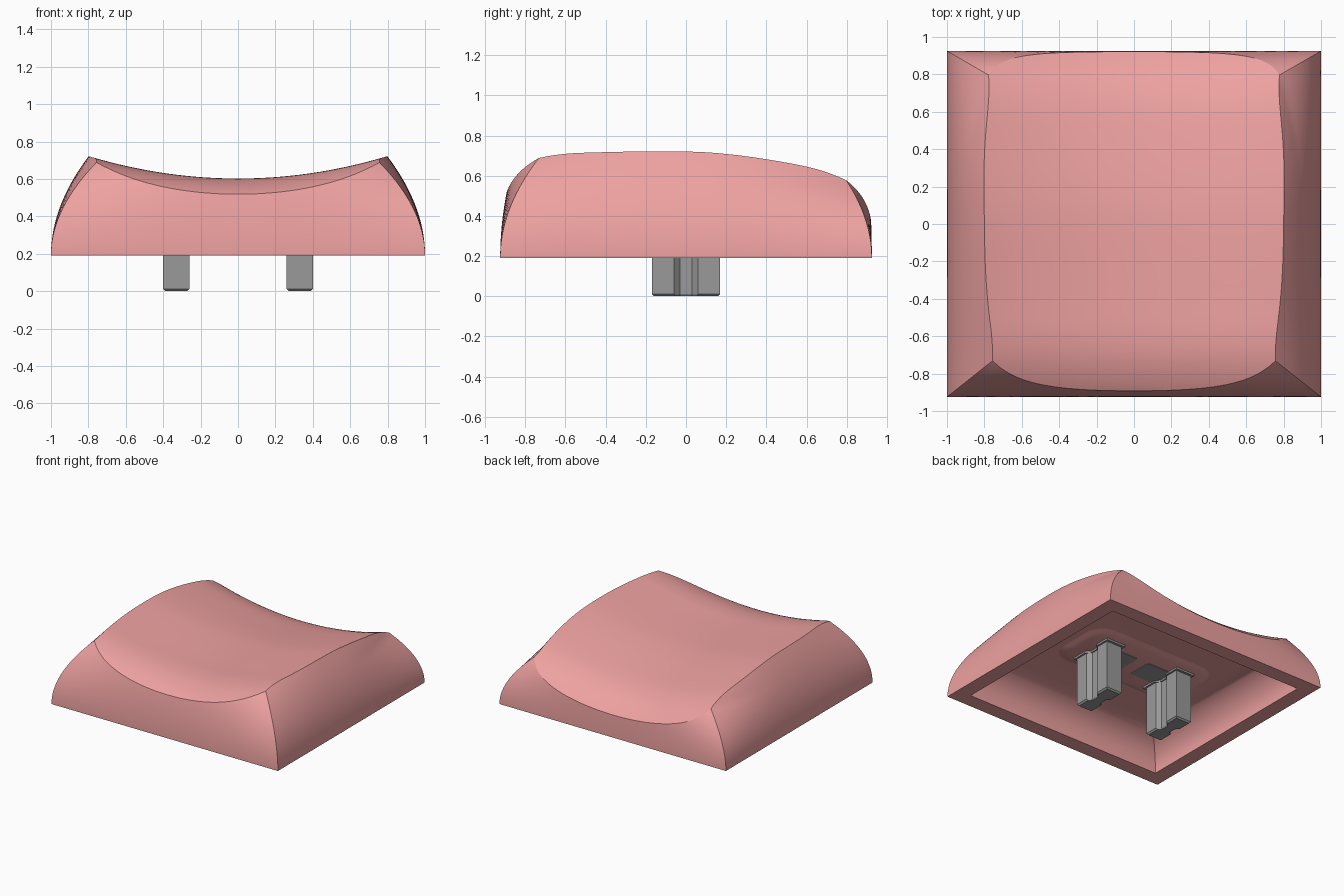
import bpy, bmesh, math

if "Cube" in bpy.data.objects:
    bpy.data.objects.remove(bpy.data.objects["Cube"])

Z0 = 0.19
CEIL = 0.43


def material(name, r, g, b):
    m = bpy.data.materials.new(name)
    m.diffuse_color = (r, g, b, 1)
    m.use_nodes = True
    m.node_tree.nodes["Principled BSDF"].inputs["Base Color"].default_value = m.diffuse_color
    return m


pink = material("pink_plastic", 0.85, 0.36, 0.355)
grey = material("grey_plastic", 0.32, 0.32, 0.32)


def spline(pts, n):
    """Catmull-Rom resampling of a point list."""
    p = [pts[0]] + pts + [pts[-1]]
    out = []
    for i in range(1, len(p) - 2):
        a, b, c, d = p[i - 1:i + 3]
        for k in range(n):
            t = k / n
            out.append(tuple(0.5 * (2 * b[j] + (c[j] - a[j]) * t + (2 * a[j] - 5 * b[j] + 4 * c[j] - d[j]) * t**2
                                    + (3 * b[j] - a[j] - 3 * c[j] + d[j]) * t**3) for j in range(2)))
    return out + [pts[-1]]


def loft(name, rings, mat):
    """Closed solid through rings of equal point count."""
    bm = bmesh.new()
    rs = [[bm.verts.new(p) for p in r] for r in rings]
    n = len(rs[0])
    for a, b in zip(rs, rs[1:]):
        for i in range(n):
            bm.faces.new((a[i], a[(i + 1) % n], b[(i + 1) % n], b[i]))
    bm.faces.new(rs[0][::-1])
    bm.faces.new(rs[-1])
    bmesh.ops.recalc_face_normals(bm, faces=bm.faces)
    me = bpy.data.meshes.new(name)
    bm.to_mesh(me)
    bm.free()
    me.materials.append(mat)
    ob = bpy.data.objects.new(name, me)
    bpy.context.collection.objects.link(ob)
    return ob


def activate(ob):
    bpy.ops.object.select_all(action='DESELECT')
    bpy.context.view_layer.objects.active = ob
    ob.select_set(True)


def boolean(ob, other, op):
    m = ob.modifiers.new(op, 'BOOLEAN')
    m.operation, m.object, m.solver = op, other, 'EXACT'
    activate(ob)
    bpy.ops.object.modifier_apply(modifier=m.name)
    bpy.data.objects.remove(other)


def smooth(ob, deg):
    activate(ob)
    bpy.ops.object.shade_smooth_by_angle(angle=math.radians(deg))


# cap walls: bowed rectangle that shrinks with height, sharp at the corners
def wall_section(z, n=28):
    s = z - Z0
    u, v, t = (s / 0.5)**2, (s / 0.39)**2, (s / 0.53)**2
    v = v if v < 1 else 1 + 0.6 * (v - 1)
    fx, fy = 1 - 0.245 * u, -0.925 + 0.195 * u      # front corner
    bx, by = 1 - 0.225 * v, 0.925 - 0.13 * v        # back corner
    mx, mf, mb = 1 - 0.2 * t, -0.925 + 0.085 * t, 0.925 - 0.03 * t
    f = [k / n * 2 - 1 for k in range(n)]
    bow = lambda mid, end, q: mid + (end - mid) * abs(q)**2.4
    front = [(fx * q, bow(mf, fy, q)) for q in f]
    right = [(bow(mx, fx if q < 0 else bx, q), -q * fy if q < 0 else q * by) for q in f]
    back = [(-bx * q, bow(mb, by, q)) for q in f]
    left = [(-x, y) for x, y in [(bx, by)] + right[:0:-1]]
    return [(x, y, z) for x, y in front + [(x, (-abs(y) if q < 0 else y)) for (x, y), q in zip(right, f)] + back + left]


cap = loft("keycap_shell", [wall_section(Z0 + 0.57 * k / 30) for k in range(31)], pink)

# dished top surface
spine = spline([(-1.0, 0.44), (-0.89, 0.52), (-0.75, 0.576), (-0.6, 0.6), (-0.4, 0.602), (0, 0.6), (0.2, 0.587),
                (0.4, 0.562), (0.6, 0.53), (0.72, 0.497), (0.82, 0.45), (0.92, 0.37), (1.0, 0.28)], 5)
xs = [1.1 * (k / 20 - 1) for k in range(41)]
top = [[(x, y, h + 0.1875 * x * x) for x in xs] + [(1.1, y, 0.1), (-1.1, y, 0.1)] for y, h in spine]
boolean(cap, loft("top_cutter", top, pink), 'INTERSECT')

# hollow underside
corners = ((-1, -1), (1, -1), (1, 1), (-1, 1))
rings = [[(sx * 0.88, sy * 0.805, 0.1) for sx, sy in corners]]
for k in range(15):
    a = k / 14 * math.pi / 2
    w, d = 0.62 + 0.26 * math.cos(a), 0.54 + 0.265 * math.cos(a)
    rings.append([(sx * w, sy * d, Z0 + (CEIL - Z0) * math.sin(a)) for sx, sy in corners])
boolean(cap, loft("cavity_cutter", rings, pink), 'DIFFERENCE')
smooth(cap, 22)


# mounting pad under the ceiling
def rounded(w, d, r, z, cx=0):
    return [(cx + (w - r) * sx + r * math.cos(a), (d - r) * sy + r * math.sin(a), z)
            for q, (sx, sy) in enumerate(((1, 1), (-1, 1), (-1, -1), (1, -1)))
            for a in [(q + k / 6) * math.pi / 2 for k in range(7)]]


pad = loft("mounting_pad", [rounded(0.56 - e, 0.28 - e, 0.15, z)
                            for e, z in ((0, 0.45), (0, CEIL), (0.03, 0.42), (0.06, 0.41))], pink)
smooth(pad, 40)

# two grooved stems with flanges and small plates beside them
half = [(0.07, -0.17), (0.07, -0.06), (0.042, -0.03), (0.042, 0.03), (0.07, 0.06), (0.07, 0.17)]
sec = half + [(-x, -y) for x, y in half]
for side, s in (("left", -1), ("right", 1)):
    cx = 0.33 * s
    stem = loft(side + "_stem", [[(cx + x * f, y * g, z) for x, y in sec]
                                 for f, g, z in ((0.84, 0.94, 0), (1, 1, 0.012), (1, 1, 0.44))], grey)
    smooth(stem, 15)
    loft(side + "_stem_flange", [[(cx + x * 1.2, y * 1.12, z) for x, y in sec] for z in (0.395, 0.44)], grey)
    loft(side + "_stem_plate", [rounded(0.11, 0.1, 0.01, z, 0.16 * s) for z in (0.406, 0.44)], grey)
